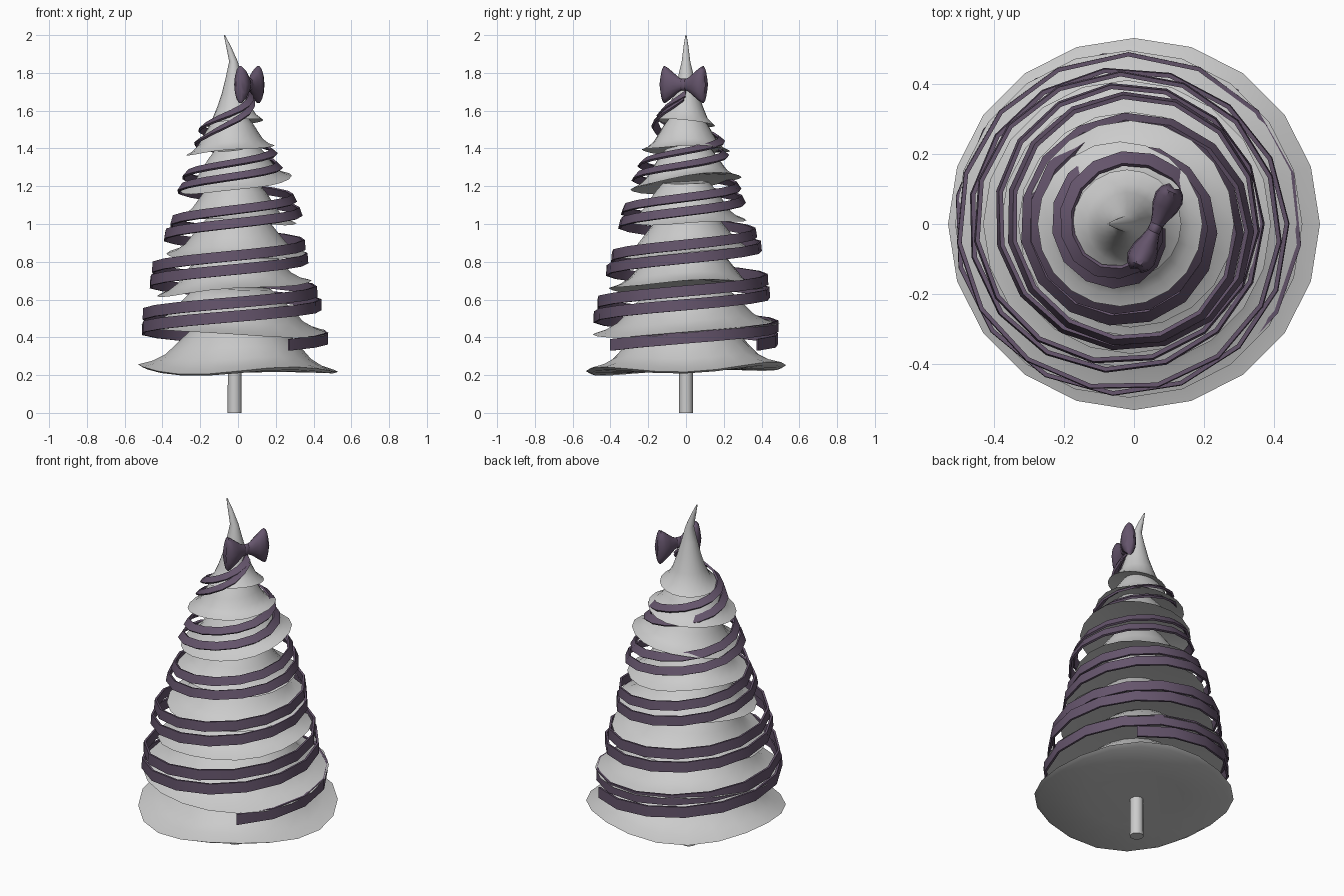
import bpy, bmesh, math
from mathutils import Vector

if "Cube" in bpy.data.objects:
    bpy.data.objects.remove(bpy.data.objects["Cube"])

purple = bpy.data.materials.new("ribbon_purple")
purple.diffuse_color = (0.13, 0.09, 0.15, 1)
purple.use_nodes = True
purple.node_tree.nodes["Principled BSDF"].inputs["Base Color"].default_value = purple.diffuse_color


def loft(name, rings, mat=None):
    """Skin a list of equal-sized closed rings and cap both ends."""
    bm = bmesh.new()
    vs = [[bm.verts.new(p) for p in ring] for ring in rings]
    n = len(vs[0])
    for a, b in zip(vs, vs[1:]):
        for i in range(n):
            j = (i + 1) % n
            bm.faces.new((a[i], a[j], b[j], b[i]))
    bm.faces.new(vs[0][::-1])
    bm.faces.new(vs[-1])
    bmesh.ops.recalc_face_normals(bm, faces=bm.faces)
    me = bpy.data.meshes.new(name)
    bm.to_mesh(me)
    bm.free()
    ob = bpy.data.objects.new(name, me)
    bpy.context.collection.objects.link(ob)
    if mat:
        me.materials.append(mat)
    bpy.ops.object.select_all(action='DESELECT')
    ob.select_set(True)
    bpy.context.view_layer.objects.active = ob
    bpy.ops.object.shade_smooth_by_angle(angle=math.radians(40))
    return ob


def interp(table, z):
    for (z0, v0), (z1, v1) in zip(table, table[1:]):
        if z <= z1:
            return v0 + (v1 - v0) * max(0, (z - z0) / (z1 - z0))
    return table[-1][1]


def tier_ring(cx, r, z, tx=0, ty=0, wave=0, phase=0.5, n=20):
    ring = []
    for i in range(n):
        a = 2 * math.pi * i / n
        x, y = r * math.cos(a), r * math.sin(a)
        ring.append((cx + x, y, z + tx * x + ty * y + wave * math.sin(3 * a + phase)))
    return ring


# trunk
loft("trunk", [tier_ring(-0.018, 0.037, 0, n=12), tier_ring(-0.018, 0.035, 0.4, n=12)])

# foliage tiers: centre x, rim radius, rim z, tilt x, tilt y, wave, height
tiers = [(0.0, 0.53, 0.237, 0.0, 0.03, 0.02, 0.24),
         (-0.015, 0.495, 0.445, -0.05, 0.07, 0.006, 0.22),
         (-0.02, 0.41, 0.66, 0.09, 0.02, 0.01, 0.22),
         (-0.01, 0.37, 0.845, 0.0, 0.08, 0.006, 0.2),
         (-0.01, 0.32, 1.02, -0.06, 0.02, 0.008, 0.2),
         (-0.01, 0.295, 1.215, 0.13, 0.13, 0.006, 0.19),
         (-0.04, 0.235, 1.39, 0.1, 0.0, 0.005, 0.17)]
profile = [(1, 0), (0.86, 0.09), (0.73, 0.25), (0.62, 0.5), (0.5, 0.78), (0.38, 1)]
for k, (cx, r, z, tx, ty, w, h) in enumerate(tiers):
    low = k == 0
    p = -math.pi / 2 if low else 0.5
    rings = [tier_ring(cx, r * 0.5, z - 0.015 if low else z + 0.02, tx, ty),
             tier_ring(cx, r * 0.95, z - 0.012 if low else z + 0.002, tx, ty, w * 0.8, p)]
    rings += [tier_ring(cx, r * s, z + h * t, tx, ty, w * (1 - t) ** 2, p) for s, t in profile]
    loft("foliage_tier_%d" % (k + 1), rings)

# bent tree top
tip = [(-0.02, 0.08, 1.56), (-0.02, 0.155, 1.535), (-0.02, 0.115, 1.57), (-0.02, 0.09, 1.62),
       (-0.02, 0.066, 1.69), (-0.022, 0.042, 1.78), (-0.024, 0.023, 1.86),
       (-0.05, 0.013, 1.94), (-0.072, 0.003, 2.0)]
loft("tree_top", [tier_ring(cx, r, z, 0.1 if k < 3 else 0, -0.1 if k < 3 else 0)
                  for k, (cx, r, z) in enumerate(tip)])

# two interleaved ribbons spiralling up to the bow
radius = [(0.35, 0.485), (0.45, 0.49), (0.57, 0.465), (0.75, 0.42), (0.85, 0.395),
          (0.95, 0.365), (1.05, 0.335), (1.15, 0.305), (1.25, 0.265), (1.35, 0.22),
          (1.45, 0.19), (1.55, 0.16), (1.64, 0.105), (1.7, 0.08)]
centre_x = [(0.36, -0.01), (0.5, -0.025), (0.85, -0.04), (1.05, 0.0), (1.2, -0.02), (1.6, -0.02)]
centre_y = [(0.36, 0.0), (0.6, -0.01), (0.88, 0.01), (1.1, -0.01), (1.6, 0.0)]
lean_by_z = [(0.36, 0.0), (0.9, 0.1), (1.1, 0.4), (1.4, 0.95), (1.6, 0.75)]
width_by_z = [(0.36, 0.062), (0.8, 0.056), (1.1, 0.048), (1.6, 0.042)]


def ribbon(name, start, turns, z0, z1):
    steps = round(turns * 15)
    rings = []
    for i in range(steps + 1):
        t = i / steps
        a = math.radians(start) + 2 * math.pi * turns * t
        z = z0 + 0.247 * turns * t
        if t > 0.92:                       # last stretch rises to the knot
            z += (z1 - z0 - 0.247 * turns) * (t - 0.92) / 0.08
        out = Vector((math.cos(a), math.sin(a), 0))
        c = Vector((interp(centre_x, z), interp(centre_y, z), z)) + interp(radius, z) * out
        lean = interp(lean_by_z, z)
        up = Vector((0, 0, math.cos(lean))) - out * math.sin(lean)
        nor = out * math.cos(lean) + Vector((0, 0, math.sin(lean)))
        hw, ht = interp(width_by_z, z) / 2, 0.006
        rings.append([c + up * hw * u + nor * ht * v
                      for u, v in ((-1, -1), (1, -1), (1, 1), (-1, 1))])
    loft(name, rings, purple)


ribbon("ribbon_lower_front", -55, 5.15, 0.36, 1.69)
ribbon("ribbon_lower_back", 51, 4.84, 0.36, 1.67)

# bow: two puffed lobes pinched at a small knot
bow_c = Vector((0.06, -0.012, 1.738))
along = Vector((0.42, 0.91, 0)).normalized()
across = Vector((along.y, -along.x, 0))


def bow_piece(name, sections):
    rings = []
    for s, h, w, flare in sections:
        ring = []
        for i in range(14):
            a = 2 * math.pi * i / 14
            up = math.sin(a)
            ring.append(bow_c + along * (s + flare * (abs(up) - 0.6)) + across * w * math.cos(a)
                        + Vector((0, 0, h * up)))
        rings.append(ring)
    loft(name, rings, purple)


lobe = [(0.0, 0.026, 0.016, 0), (0.03, 0.038, 0.024, 0), (0.065, 0.066, 0.038, 0),
        (0.095, 0.09, 0.042, 0), (0.115, 0.1, 0.034, -0.005), (0.128, 0.085, 0.016, -0.01)]
for side, sign in (("back", 1), ("front", -1)):
    bow_piece("bow_lobe_" + side, [(s * sign, h, w, f * sign) for s, h, w, f in lobe])
bow_piece("bow_knot", [(-0.018, 0.026, 0.014, 0), (-0.01, 0.032, 0.019, 0),
                       (0.01, 0.032, 0.019, 0), (0.018, 0.026, 0.014, 0)])
